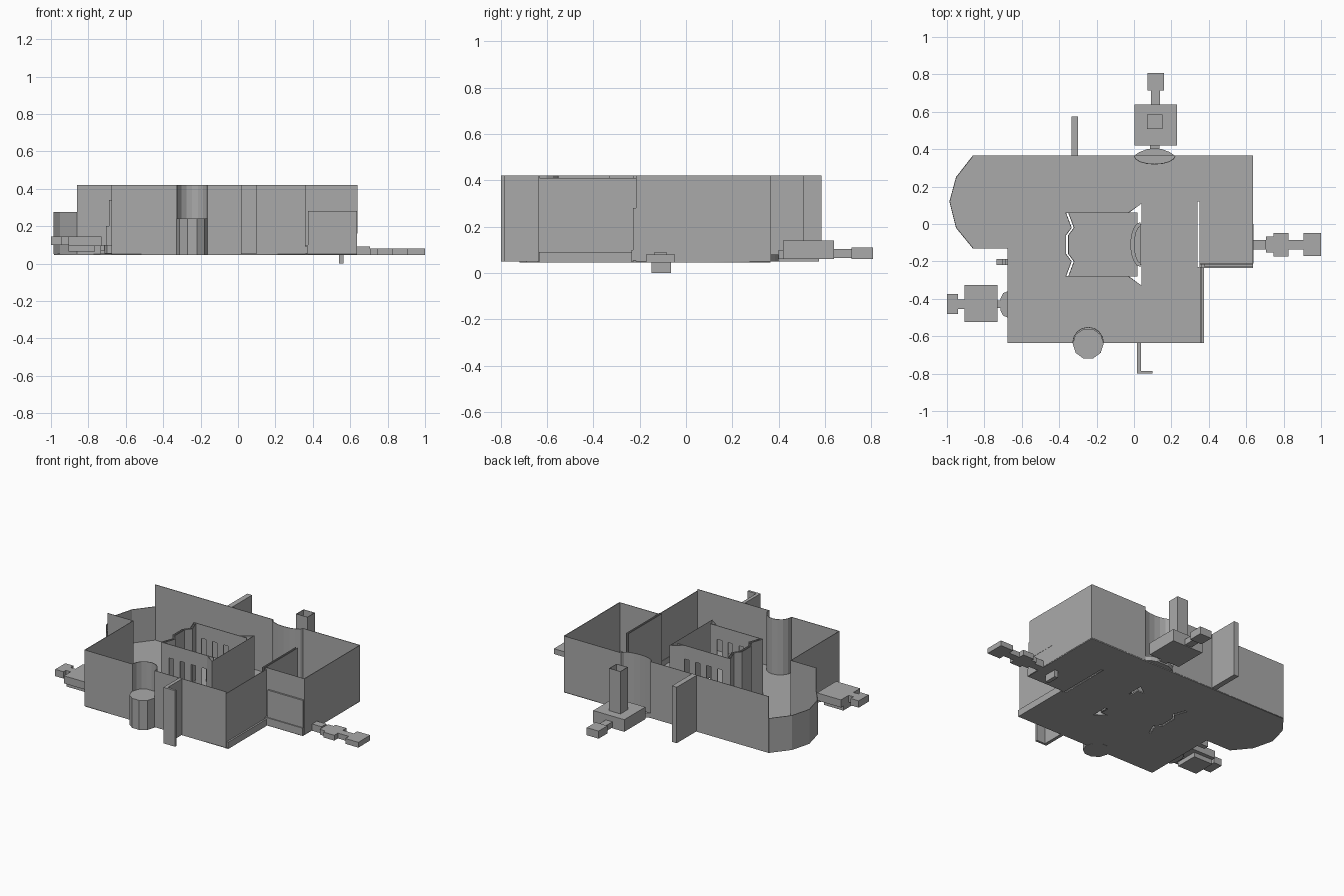
import bpy, bmesh, math

cube = bpy.data.objects.get("Cube")
if cube:
    bpy.data.objects.remove(cube, do_unlink=True)

grey = bpy.data.materials.new("plain grey")
grey.use_nodes = True
grey.diffuse_color = (0.4, 0.4, 0.4, 1)
grey.node_tree.nodes["Principled BSDF"].inputs["Base Color"].default_value = (0.4, 0.4, 0.4, 1)

BASE, TOP = 0.05, 0.42


def finish(name, bm):
    bmesh.ops.recalc_face_normals(bm, faces=bm.faces)
    mesh = bpy.data.meshes.new(name)
    bm.to_mesh(mesh)
    bm.free()
    mesh.materials.append(grey)
    obj = bpy.data.objects.new(name, mesh)
    bpy.context.collection.objects.link(obj)
    return obj


def prism(name, pts, z0, z1):
    """Solid with the given plan outline."""
    bm = bmesh.new()
    face = bm.faces.new([bm.verts.new((x, y, z0)) for x, y in pts])
    new = bmesh.ops.extrude_face_region(bm, geom=[face])["geom"]
    verts = [v for v in new if isinstance(v, bmesh.types.BMVert)]
    bmesh.ops.translate(bm, verts=verts, vec=(0, 0, z1 - z0))
    return finish(name, bm)


def box(name, x0, x1, y0, y1, z0, z1):
    return prism(name, [(x0, y0), (x1, y0), (x1, y1), (x0, y1)], z0, z1)


def wall(name, pts, z0=BASE, z1=TOP, closed=False):
    """Thin upright sheet along a plan path."""
    bm = bmesh.new()
    low = [bm.verts.new((x, y, z0)) for x, y in pts]
    high = [bm.verts.new((x, y, z1)) for x, y in pts]
    n = len(pts)
    for i in range(n if closed else n - 1):
        j = (i + 1) % n
        bm.faces.new((low[i], low[j], high[j], high[i]))
    obj = finish(name, bm)
    mod = obj.modifiers.new("thickness", "SOLIDIFY")
    mod.thickness, mod.offset = 0.004, 0
    return obj


def arc(cx, cy, rx, ry, a0, a1, n):
    return [(cx + rx * math.cos(math.radians(a0 + (a1 - a0) * i / n)),
             cy + ry * math.sin(math.radians(a0 + (a1 - a0) * i / n))) for i in range(n + 1)]


# Floor slab with slots where the hollow inner walls stand
bay = [(-0.86, 0.365), (-0.95, 0.25), (-0.985, 0.12), (-0.95, -0.02), (-0.86, -0.13)]
outline = [(-0.675, -0.13), (-0.675, -0.635), (0.37, -0.635), (0.37, -0.23),
           (0.635, -0.23), (0.635, 0.365)] + bay
MID = -0.11
zigzag = [(-0.365, 0.06), (-0.335, -0.02), (-0.365, -0.06),
          (-0.365, -0.16), (-0.335, -0.2), (-0.365, -0.28)]
zig_inner = [(x + 0.015, y) for x, y in zigzag]
splay = [(-0.03, 0.06), (0.04, 0.11), (0.04, 0.0), (0.02, 0.0), (0.02, 0.06)]
splay_mirror = [(x, 2 * MID - y) for x, y in splay]
slot = [(0.338, -0.23), (0.352, -0.23), (0.352, 0.12), (0.338, 0.12)]
curve = bpy.data.curves.new("floor", "CURVE")
curve.dimensions, curve.fill_mode, curve.extrude = "2D", "BOTH", 0.004
for loop in (outline, zigzag + zig_inner[::-1], splay, splay_mirror, slot):
    sp = curve.splines.new("POLY")
    sp.points.add(len(loop) - 1)
    for p, (x, y) in zip(sp.points, loop):
        p.co = (x, y, 0, 1)
    sp.use_cyclic_u = True
curve.materials.append(grey)
floor = bpy.data.objects.new("floor", curve)
floor.location.z = BASE
bpy.context.collection.objects.link(floor)
bpy.context.view_layer.objects.active = floor
floor.select_set(True)
bpy.ops.object.convert(target="MESH")

# Outer walls, with a round alcove in front and a curved niche at the back
alcove = arc(-0.245, -0.635, 0.083, 0.083, 180, 0, 8)
niche = arc(0.11, 0.365, 0.11, 0.045, 360, 180, 8)
wall("front_wall", [(-0.675, -0.635)] + alcove + [(0.36, -0.635)])
wall("back_wall", [(0.635, 0.365)] + niche + [(-0.86, 0.365)])
wall("right_wall", [(-0.86, -0.13), (-0.675, -0.13), (-0.675, -0.635)])
wall("left_front_wall", [(0.36, -0.635), (0.36, -0.215)], z1=0.41)
wall("left_room_wall", [(0.352, -0.215), (0.635, -0.215), (0.635, 0.365)])
wall("bay_wall", bay, z1=0.275)
box("left_room_ledge", 0.352, 0.635, -0.235, -0.21, BASE, 0.1)
box("left_room_panel", 0.375, 0.635, -0.228, -0.215, 0.1, 0.28)
box("left_wall_ledge", 0.355, 0.373, -0.635, -0.235, 0.045, 0.09)
box("left_wall_panel", 0.633, 0.638, -0.21, 0.0, 0.16, TOP)

# Hollow partition of the left room
for x in (0.338, 0.352):
    wall("partition_sheet", [(x, -0.23), (x, 0.12)])

# Central hall: folded end, splayed end and two pierced long sides
wall("hall_folded_outer", zigzag)
wall("hall_folded_inner", zig_inner)
wall("hall_splayed_end", [splay[0], splay[1], splay_mirror[1], splay_mirror[0]])
for y in (0.06, -0.28):
    wall("hall_lintel", [(-0.365, y), (0.02, y)], 0.33, TOP)
    edges = [-0.365]
    for k in range(4):
        c = -0.29 + k * 0.08
        edges += [c - 0.017, c + 0.017]
    edges.append(0.02)
    for a, b in zip(edges[::2], edges[1::2]):
        wall("hall_pier", [(a, y), (b, y)], BASE, 0.33)

# Curved steps inside the hall
for k in range(2):
    prism("hall_step", arc(0.035, MID, 0.055 - 0.02 * k, 0.12 - 0.02 * k, 90, 270, 8),
          BASE, 0.07 + 0.02 * k)

# Round plinth in the front alcove
prism("front_drum", arc(-0.245, -0.64, 0.083, 0.083, 0, 324, 9), 0.045, 0.24)

# Fins standing off the outer walls
box("back_fin", -0.335, -0.3, 0.365, 0.575, BASE, TOP)
box("front_fin", 0.015, 0.037, -0.785, -0.635, BASE, TOP)
box("front_fin_foot", 0.015, 0.1, -0.8, -0.785, BASE, TOP)
for x, z in ((-0.735, 0.1), (-0.705, 0.2), (-0.69, 0.34)):
    box("right_buttress", x, -0.675, -0.22, -0.188, BASE, z)

# Back porch: curved steps, terrace, open shaft and outer landing
prism("back_steps", [(0.0, 0.365), (0.22, 0.365), (0.19, 0.385), (0.15, 0.4),
                     (0.07, 0.4), (0.03, 0.385)], 0.05, 0.08)
box("back_link", 0.085, 0.135, 0.4, 0.425, 0.06, 0.1)
box("back_terrace", 0.003, 0.23, 0.42, 0.64, 0.06, 0.14)
wall("back_shaft", [(0.07, 0.51), (0.15, 0.51), (0.15, 0.585), (0.07, 0.585)],
     0.14, TOP, closed=True)
box("back_path", 0.09, 0.138, 0.64, 0.715, 0.065, 0.103)
box("back_landing", 0.073, 0.16, 0.715, 0.808, 0.06, 0.11)

# Right porch
prism("right_steps", [(-0.675, -0.5), (-0.675, -0.36), (-0.7, -0.37),
                      (-0.715, -0.4), (-0.715, -0.46), (-0.7, -0.49)], 0.055, 0.1)
box("right_link", -0.735, -0.71, -0.45, -0.41, 0.07, 0.1)
box("right_terrace", -0.905, -0.73, -0.525, -0.325, 0.095, 0.145)
box("right_terrace_base", -0.905, -0.765, -0.5, -0.35, 0.065, 0.095)
box("right_path", -0.94, -0.905, -0.455, -0.405, 0.1, 0.145)
box("right_landing", -1.0, -0.94, -0.48, -0.375, 0.1, 0.145)

# Left walkway: alternating wide and narrow slabs
stops = (0.635, 0.705, 0.745, 0.825, 0.905, 1.0)
halves = (0.025, 0.043, 0.063, 0.025, 0.062)
for a, b, h in zip(stops, stops[1:], halves):
    box("left_walkway", a, b, MID - h, MID + h, 0.045, 0.09 if a < 0.7 else 0.08)

# Small support below the left room
box("under_support", 0.54, 0.565, -0.15, -0.065, 0.0, 0.05)
